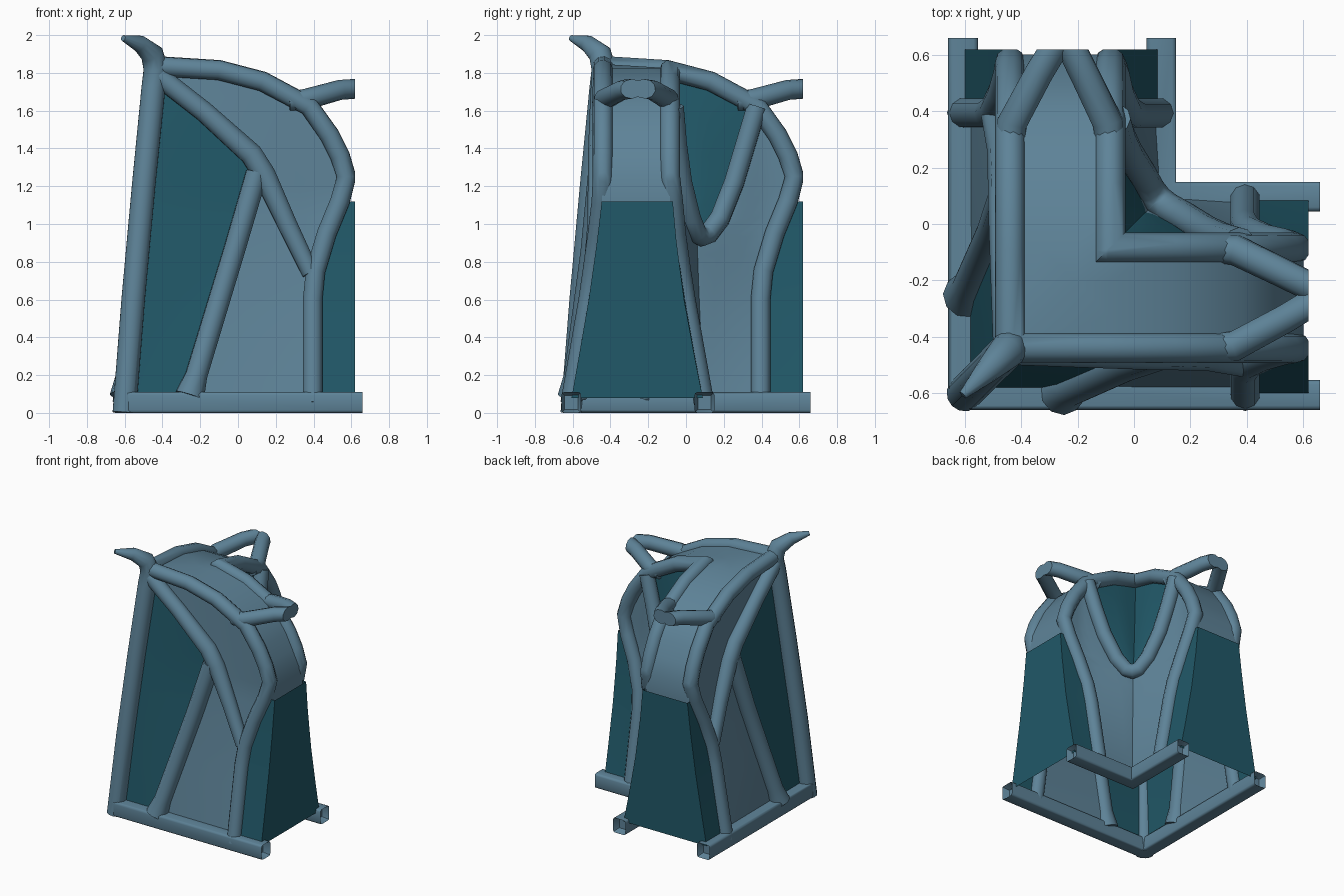
import bpy, bmesh, math
from mathutils import Vector

if "Cube" in bpy.data.objects:
    bpy.data.objects.remove(bpy.data.objects["Cube"])


def material(name, rgb):
    m = bpy.data.materials.new(name)
    m.diffuse_color = (*rgb, 1)
    m.use_nodes = True
    m.node_tree.nodes["Principled BSDF"].inputs["Base Color"].default_value = m.diffuse_color
    return m


STEEL = material("blue grey", (0.112, 0.228, 0.315))
TEAL = material("dark teal", (0.015, 0.098, 0.138))


def interp(table, z):
    if z <= table[0][0]:
        return table[0][1]
    for (a, va), (b, vb) in zip(table, table[1:]):
        if z <= b:
            return va + (vb - va) * (z - a) / (b - a)
    return table[-1][1]


def blend(x, a, b, va, vb):
    t = min(1, max(0, (x - a) / (b - a)))
    return va + (vb - va) * t


def y_out(x, z):
    """Outer wall: straight at the corner, concave at the arm end."""
    return blend(x, -0.6, 0.4, interp([(0, -.605), (1.8, -.445)], z),
                 interp([(0, -.62), (.3, -.567), (.6, -.515), (.9, -.472), (1.12, -.446), (1.8, -.44)], z))


def y_in(x, z):
    """Inner wall: bulges around the inside corner."""
    return blend(x, 0.05, 0.42, interp([(0, .11), (.93, .075), (1.3, 0), (1.8, -.07)], z),
                 interp([(0, .105), (.3, .045), (.6, -.01), (.9, -.05), (1.12, -.07), (1.8, -.085)], z))


def clip(bm, co, no, fill=False):
    r = bmesh.ops.bisect_plane(bm, geom=bm.verts[:] + bm.edges[:] + bm.faces[:], dist=1e-5,
                               plane_co=co, plane_no=no, clear_outer=True)
    if fill:
        edges = [e for e in r["geom_cut"] if isinstance(e, bmesh.types.BMEdge) and e.is_valid]
        if edges:
            bmesh.ops.holes_fill(bm, edges=edges)


def finish(name, bm, mat, limit=0.62, fill=True):
    """Clip to one half of the corner, then mirror over the diagonal."""
    clip(bm, (limit, 0, 0), (1, 0, 0), fill)
    clip(bm, (0, 0, 0), (-1, 1, 0))
    d = bmesh.ops.duplicate(bm, geom=bm.verts[:] + bm.edges[:] + bm.faces[:])["geom"]
    for g in d:
        if isinstance(g, bmesh.types.BMVert):
            g.co = Vector((g.co.y, g.co.x, g.co.z))
    bmesh.ops.reverse_faces(bm, faces=[g for g in d if isinstance(g, bmesh.types.BMFace)])
    bmesh.ops.remove_doubles(bm, verts=bm.verts[:], dist=1e-4)
    me = bpy.data.meshes.new(name)
    bm.to_mesh(me)
    bm.free()
    me.materials.append(mat)
    ob = bpy.data.objects.new(name, me)
    bpy.context.collection.objects.link(ob)
    bpy.ops.object.select_all(action='DESELECT')
    ob.select_set(True)
    bpy.context.view_layer.objects.active = ob
    bpy.ops.object.shade_smooth_by_angle(angle=math.radians(50))
    return ob


def tube(name, pts, r=0.054, n=10):
    """Sweep a ring along points; r may be a list."""
    pts = [Vector(p) for p in pts]
    rs = r if isinstance(r, list) else [r] * len(pts)
    bm = bmesh.new()
    rings, u = [], None
    for i, p in enumerate(pts):
        a = (p - pts[i - 1]).normalized() if i else (pts[1] - p).normalized()
        b = (pts[i + 1] - p).normalized() if i < len(pts) - 1 else a
        t = (a + b).normalized()
        if u is None:
            u = t.cross(Vector((0.3, 1, 0.1)))
        u = (u - t * u.dot(t)).normalized()
        v = t.cross(u)
        rings.append([bm.verts.new(p + rs[i] * (math.cos(k * math.tau / n) * u + math.sin(k * math.tau / n) * v))
                      for k in range(n)])
    for A, B in zip(rings, rings[1:]):
        for k in range(n):
            bm.faces.new((A[k], A[(k + 1) % n], B[(k + 1) % n], B[k]))
    bm.faces.new(rings[0][::-1])
    bm.faces.new(rings[-1])
    clip(bm, (0, 0, 0), (0, 0, -1), True)
    return finish(name, bm, STEEL)


def sheet(name, rows, mat, facing):
    """Quad grid through rows of points, turned to face one way."""
    bm = bmesh.new()
    g = [[bm.verts.new(p) for p in row] for row in rows]
    for A, B in zip(g, g[1:]):
        for i in range(len(A) - 1):
            bm.faces.new((A[i], A[i + 1], B[i + 1], B[i]))
    bm.normal_update()
    if sum((f.normal * f.calc_area() for f in bm.faces), Vector()).dot(Vector(facing)) < 0:
        bmesh.ops.reverse_faces(bm, faces=bm.faces[:])
    bmesh.ops.remove_doubles(bm, verts=bm.verts[:], dist=1e-4)
    return finish(name, bm, mat, limit=.63, fill=False)


def wall_panel(name, left, right, mat, wall, side, inset=0.02, cols=5, rows=10):
    """Wall area between two edges, each given as (z, x) pairs."""
    z0, z1 = left[0][0], left[-1][0]
    grid = []
    for j in range(rows + 1):
        z = z0 + (z1 - z0) * j / rows
        a, b = interp(left, z), interp(right, z)
        xs = [a + (b - a) * i / cols for i in range(cols + 1)]
        grid.append([(x, wall(x, z) - side * inset, z) for x in xs])
    return sheet(name, grid, mat, (0, side, 0))


# Shared outlines: arm leg (z, x) and roof edge (x, z)
leg = [(.05, .395), (.6, .395), (.75, .41), (.95, .47), (1.12, .54), (1.25, .575)]
roof = [(.575, 1.25), (.54, 1.36), (.485, 1.47), (.375, 1.625), (.13, 1.755), (-.1, 1.815), (-.42, 1.835)]
edge = leg + [(z, x) for x, z in roof[1:]]

# Roof and leg tubes on both sides of each arm
for label, wall, y_roof, s in (("outer", y_out, -.44, -1), ("inner", y_in, -.085, 1)):
    pts = [(x, wall(x, z), z) for z, x in leg[:-1]] + [(x, y_roof, z) for x, z in roof]
    tube(label + "_roof_and_leg_tube", pts)
    # Prongs meeting in a point above the arm end
    tube(label + "_end_prong", [(.27, y_roof, 1.65), (.36, -.2625 + s * .17, 1.66),
                                (.54, -.2575 + s * .078, 1.71), (.68, -.25, 1.72),
                                (.74, -.25 - s * .03, 1.72)], [.05, .056, .053, .052, .052])

# Corner post with horn
post = [(-.602, 0), (-.555, .6), (-.5, 1.2), (-.448, 1.72), (-.435, 1.82), (-.455, 1.9), (-.52, 1.955), (-.608, 1.984)]
tube("corner_post_and_horn", [(c, c, z) for c, z in post], [.064, .064, .064, .065, .067, .062, .045, .016], 12)


# Outer wall braces
def on_wall(pts):
    return [(x, y_out(x, z), z) for x, z in pts]


tube("outer_brace", on_wall([(-.255, .09), (-.22, .2), (-.02, .86), (.1, 1.27)]), [.08, .06, .059, .06])
tube("outer_upper_brace", on_wall([(-.43, 1.79), (-.18, 1.595), (.07, 1.37), (.14, 1.26), (.26, 1.0), (.385, .74)]),
     [.056, .056, .062, .062, .054, .048])

# Inner corner V brace
vee = [(1.62, .375), (1.42, .315), (1.22, .255), (1.03, .18), (.95, .12)]
tube("inner_corner_brace", [(x, y_in(x, z) + .01, z) for z, x in vee] + [(.085, .085, .935), (.05, .12, .95)], .055)

# Outer wall panels
A = [(.05, -.26), (1.27, .105)]
wall_panel("outer_corner_panel", [(.05, -.62), (1.8, -.48)], A + [(1.38, .07), (1.8, -.42)], TEAL, y_out, -1, .015)
wall_panel("outer_lower_panel", A, [(.05, .395), (.72, .385), (1.27, .13)], STEEL, y_out, -1)
wall_panel("outer_upper_panel", [(.72, .385), (1.26, .14), (1.37, .07), (1.83, -.42)], edge, STEEL, y_out, -1, rows=14)

# Inner wall panels
V = vee[::-1]
wall_panel("inner_lower_panel", [(.05, -.1), (.93, -.1), (.95, .1)] + V[1:], edge, STEEL, y_in, 1, .01, 8, 16)
wall_panel("inner_upper_panel", [(.93, -.1), (1.78, -.1)], V + [(1.7, .25), (1.78, .05)], TEAL, y_in, 1, .025, 8)

# Arm end covers: two side strips and a flared end plate
cover_leg = [(.08, .395)] + leg[1:5]
for label, wall, side in (("outer", y_out, -1), ("inner", y_in, 1)):
    wall_panel(label + "_end_strip", cover_leg, [(.08, .62), (1.12, .62)], TEAL, wall, side, 0, 2)
zs = [.08 + 1.04 * j / 10 for j in range(11)]
sheet("end_plate", [[(.62, y_out(.6, z), z), (.62, y_in(.6, z), z)] for z in zs], TEAL, (1, 0, 0))

# Roof skin
skin = [(.6, 1.08), (.602, 1.25)] + [(x + .01, z + .01) for x, z in roof[1:]] + [(-.46, 1.845)]
sheet("roof_skin", [[(x, -.445 + .36 * i / 3, z) for i in range(4)] for x, z in skin], STEEL, (1, 0, 1))


# Base bars with hollow ends
def base_bar(name, x0, y0, y1):
    bm = bmesh.new()
    bmesh.ops.create_cube(bm, size=1)
    for v in bm.verts:
        v.co = (.66 if v.co.x > 0 else x0, y1 if v.co.y > 0 else y0, .11 if v.co.z > 0 else 0)
    long = [e for e in bm.edges if abs(e.verts[0].co.x - e.verts[1].co.x) > .1]
    bmesh.ops.bevel(bm, geom=long, offset=.015, segments=2, affect='EDGES', profile=.5)
    bm.normal_update()
    end = [f for f in bm.faces if f.normal.x > .9]
    bmesh.ops.inset_region(bm, faces=end, thickness=.018)
    bmesh.ops.translate(bm, verts=list({v for f in end for v in f.verts}), vec=(-.05, 0, 0))
    clip(bm, (-.62, -.62, 0), (-1, -1, 0), True)
    return finish(name, bm, STEEL, .7)


base_bar("outer_base_bar", -.7, -.66, -.555)
base_bar("inner_base_bar", -.1, .045, .15)
